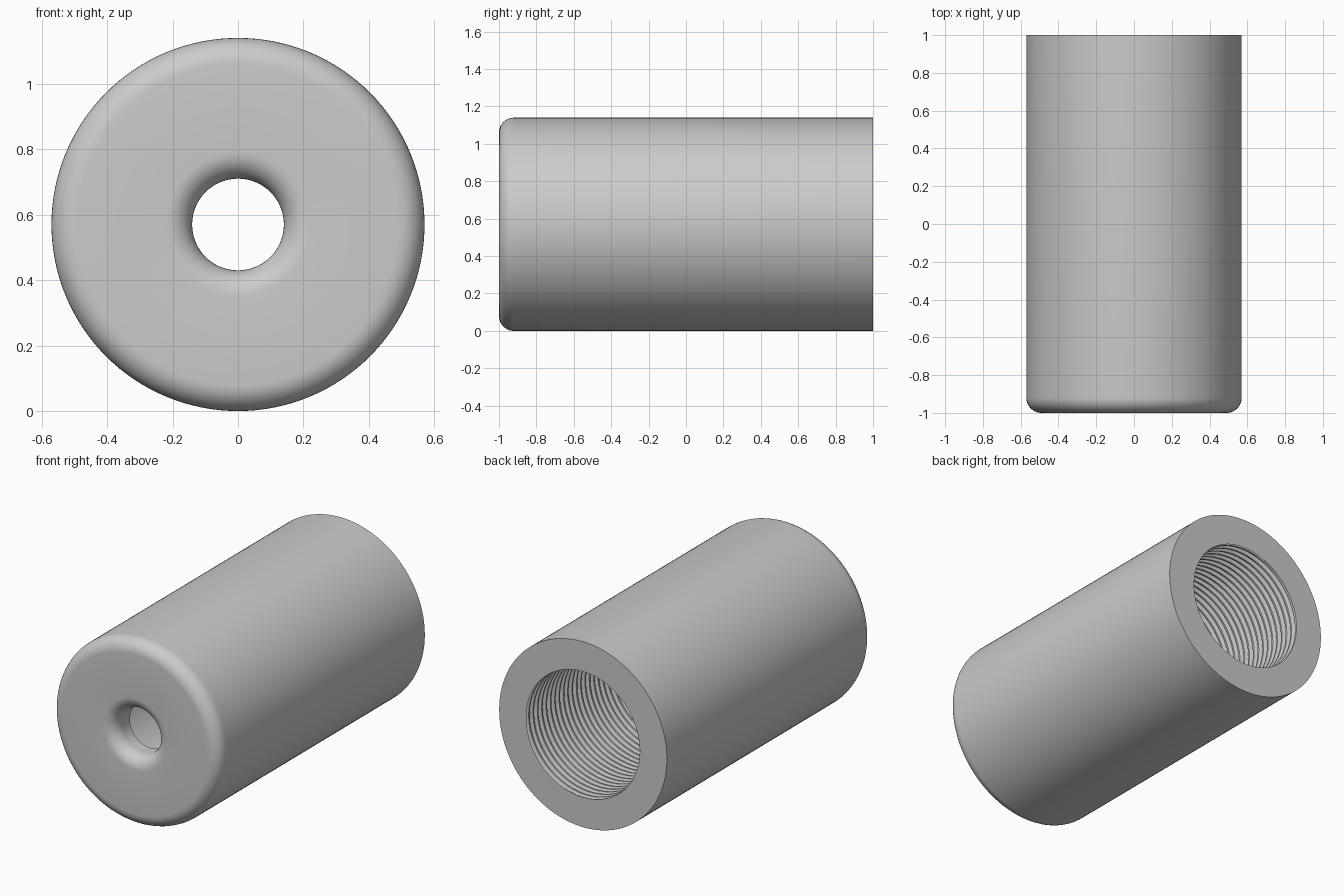
import bpy
import bmesh
from math import cos, sin, pi, tau, radians, ceil

old = bpy.data.objects.get("Cube")
if old:
    bpy.data.objects.remove(old, do_unlink=True)

OUTER, BORE, HOLE = 0.57, 0.386, 0.14      # radii
FILLET, WALL = 0.08, 0.15                  # edge rounding, front wall thickness
THREAD_START, BACK, FRONT = 0.0, 1.0, -1.0
PITCH, GROOVE = 0.042, 0.024
SIDES = 128

grey = bpy.data.materials.new("plain_grey")
grey.use_nodes = True
colour = (0.6, 0.6, 0.6, 1)
grey.diffuse_color = colour
grey.node_tree.nodes["Principled BSDF"].inputs["Base Color"].default_value = colour


def sweep(bm, rows, point):
    """Skin a grid round the y axis; point(row, turn) gives radius and y."""
    grid = []
    for k in range(rows):
        ring = []
        for j in range(SIDES + 1):
            r, y = point(k, j / SIDES)
            a = tau * j / SIDES
            ring.append(bm.verts.new((r * cos(a), y, OUTER + r * sin(a))))
        grid.append(ring)
    for low, high in zip(grid, grid[1:]):
        for j in range(SIDES):
            bm.faces.new((low[j], low[j + 1], high[j + 1], high[j]))


def arc(r, y, start, end, steps=10):
    """Points of a fillet around centre (r, y)."""
    angles = [start + (end - start) * i / steps for i in range(steps + 1)]
    return [(r + FILLET * cos(a), y + FILLET * sin(a)) for a in angles]


# Shell profile: smooth bore, front wall, pilot hole, rounded edges, back rim
profile = [(BORE, THREAD_START), (BORE, FRONT + WALL), (HOLE, FRONT + WALL)]
profile += arc(HOLE + FILLET, FRONT + FILLET, pi, 1.5 * pi)
profile += arc(OUTER - FILLET, FRONT + FILLET, 1.5 * pi, 2 * pi)
profile += [(OUTER, BACK), (BORE, BACK)]


# Helical thread: two crest rows and two root rows for each turn
def thread(k, turn):
    y = THREAD_START + (k / 4 + turn - 1) * PITCH
    if y <= THREAD_START + 0.0001:
        return BORE, THREAD_START
    if y >= BACK - 0.0001:
        return BORE, BACK
    return BORE + (GROOVE if k % 4 > 1 else 0), y


bm = bmesh.new()
sweep(bm, len(profile), lambda k, turn: profile[k])
turns = ceil((BACK - THREAD_START) / PITCH) + 1
sweep(bm, turns * 4 + 1, thread)
bmesh.ops.remove_doubles(bm, verts=bm.verts, dist=0.00005)
bmesh.ops.recalc_face_normals(bm, faces=bm.faces)

mesh = bpy.data.meshes.new("threaded_sleeve")
bm.to_mesh(mesh)
bm.free()
mesh.materials.append(grey)
sleeve = bpy.data.objects.new("threaded_sleeve", mesh)
bpy.context.collection.objects.link(sleeve)

# Smooth round surfaces with crisp rims and thread edges
bpy.ops.object.select_all(action="DESELECT")
sleeve.select_set(True)
bpy.context.view_layer.objects.active = sleeve
bpy.ops.object.shade_smooth_by_angle(angle=radians(30))
